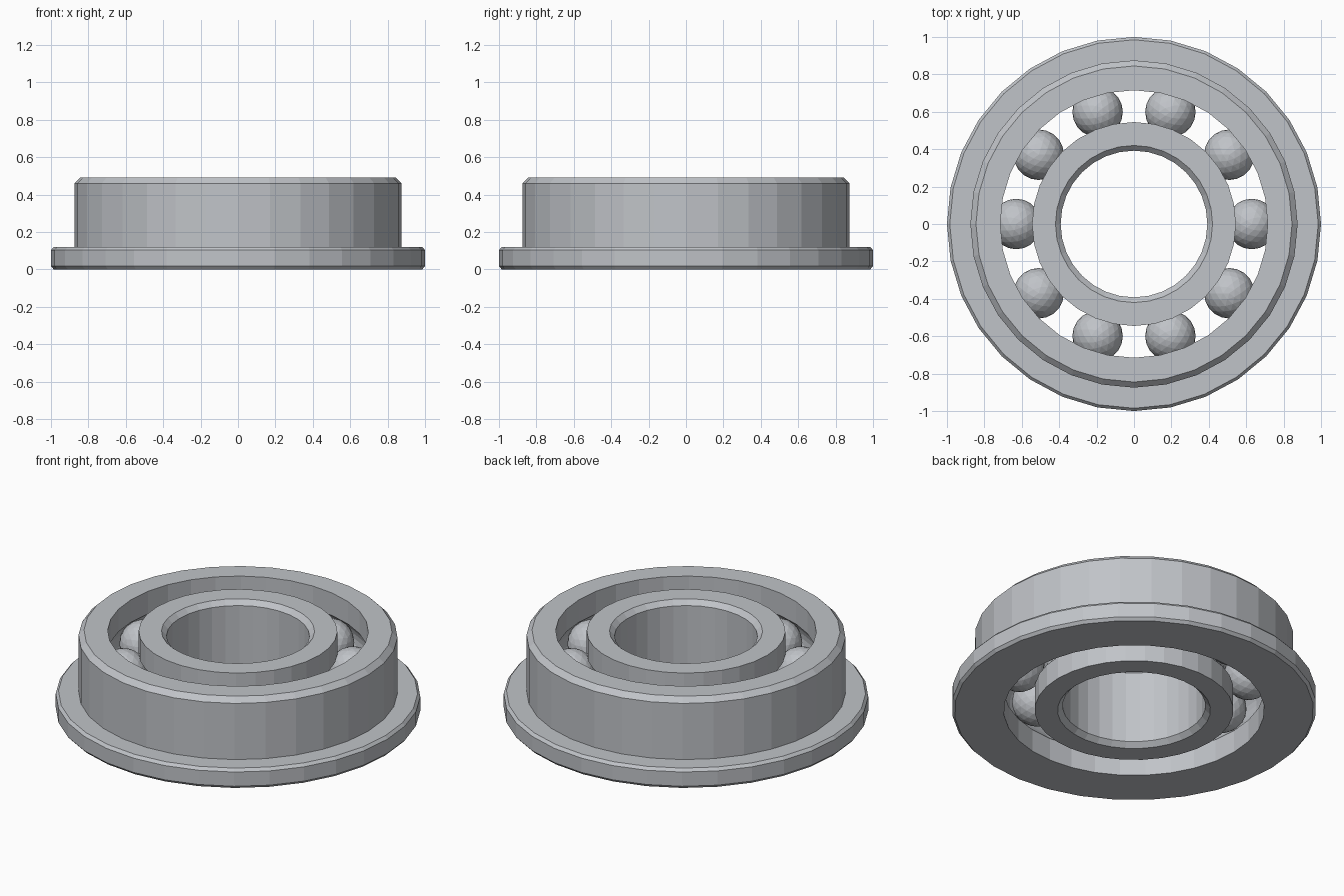
import bpy
import bmesh
from math import sin, cos, pi, acos

cube = bpy.data.objects.get("Cube")
if cube:
    bpy.data.objects.remove(cube, do_unlink=True)

SEGMENTS = 32
HEIGHT = 0.49
MID = HEIGHT / 2
PITCH = 0.63          # radius of the ball circle
BALL_R = 0.135
GROOVE_R = 0.138
INNER_R, OUTER_R = 0.545, 0.715   # facing walls of the two rings

steel = bpy.data.materials.new("Steel grey")
steel.use_nodes = True
COLOR = (0.53, 0.55, 0.58, 1)
steel.diffuse_color = COLOR
steel.node_tree.nodes["Principled BSDF"].inputs["Base Color"].default_value = COLOR


def add_object(name, bm):
    bmesh.ops.recalc_face_normals(bm, faces=bm.faces)
    mesh = bpy.data.meshes.new(name)
    bm.to_mesh(mesh)
    bm.free()
    mesh.materials.append(steel)
    obj = bpy.data.objects.new(name, mesh)
    bpy.context.collection.objects.link(obj)
    return obj


def lathe(name, profile):
    """Revolve a closed (radius, height) profile about z."""
    bm = bmesh.new()
    rings = []
    for i in range(SEGMENTS):
        a = 2 * pi * i / SEGMENTS
        rings.append([bm.verts.new((r * cos(a), r * sin(a), z)) for r, z in profile])
    n = len(profile)
    for i, ring in enumerate(rings):
        after = rings[(i + 1) % SEGMENTS]
        for j in range(n):
            k = (j + 1) % n
            bm.faces.new((ring[j], after[j], after[k], ring[k]))
    return add_object(name, bm)


def groove(wall, side, steps=8):
    """Ball track from low to high, cut into a wall; side is +1 outward, -1 inward."""
    half = acos(abs(wall - PITCH) / GROOVE_R)
    angles = [-half + 2 * half * i / steps for i in range(steps + 1)]
    return [(PITCH + side * GROOVE_R * cos(a), MID + GROOVE_R * sin(a)) for a in angles]


# Outer ring with chamfered flange and ball track
lathe("outer_ring",
      [(OUTER_R, 0), *groove(OUTER_R, 1), (OUTER_R, HEIGHT),
       (0.845, HEIGHT), (0.875, 0.46), (0.875, 0.12),
       (0.985, 0.12), (1, 0.103), (1, 0.017), (0.985, 0)])

# Inner ring with chamfered bore and ball track
lathe("inner_ring",
      [(INNER_R, 0), *groove(INNER_R, -1), (INNER_R, HEIGHT),
       (0.42, HEIGHT), (0.392, 0.462), (0.392, 0.028), (0.42, 0)])

# Balls
BALLS = 10
for i in range(BALLS):
    bm = bmesh.new()
    bmesh.ops.create_icosphere(bm, subdivisions=3, radius=BALL_R)
    ball = add_object(f"ball_{i + 1}", bm)
    a = 2 * pi * i / BALLS
    ball.location = (PITCH * cos(a), PITCH * sin(a), MID)
    ball.rotation_euler.z = a
